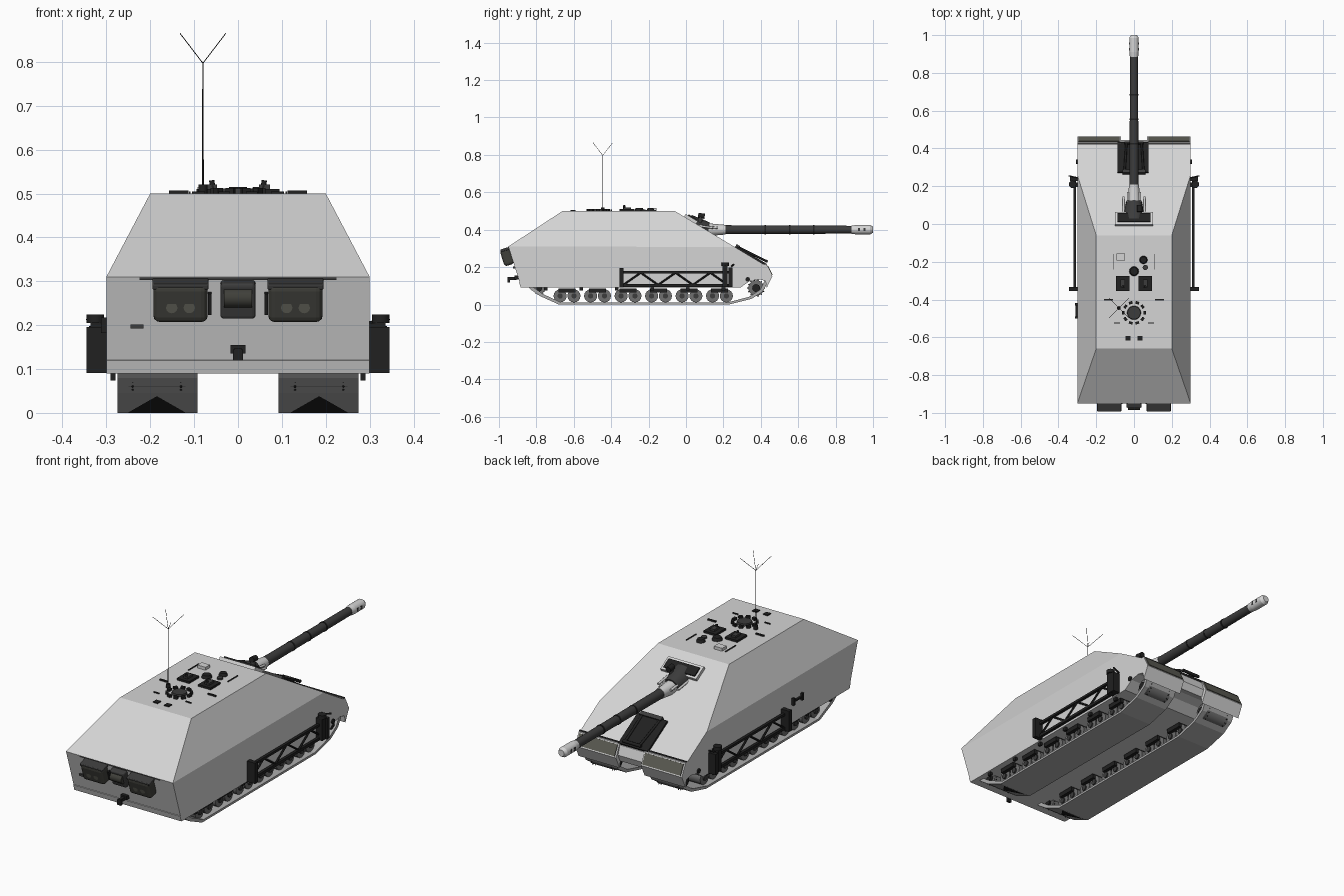
import bpy, bmesh, math
from mathutils import Vector, Matrix

def mat(name, c):
    m = bpy.data.materials.new(name)
    m.diffuse_color = (*c, 1)
    return m

LIGHT = mat("light grey armour", (0.66, 0.66, 0.66))
TRACK = mat("track grey", (0.42, 0.42, 0.42))
WHEEL = mat("wheel grey", (0.16, 0.16, 0.16))
DARK = mat("dark grey", (0.045, 0.045, 0.045))
BLACK = mat("near black", (0.015, 0.015, 0.015))
OLIVE = mat("dark olive", (0.05, 0.05, 0.042))
FENDER = mat("olive grey", (0.11, 0.11, 0.09))

def finish(bm, name, m):
    bmesh.ops.recalc_face_normals(bm, faces=bm.faces)
    me = bpy.data.meshes.new(name)
    bm.to_mesh(me)
    bm.free()
    me.materials.append(m)
    ob = bpy.data.objects.new(name, me)
    bpy.context.collection.objects.link(ob)
    return ob

def box(name, c, s, m, rx=0, rz=0, bevel=0):
    bm = bmesh.new()
    bmesh.ops.create_cube(bm, size=1, matrix=Matrix.Diagonal((*s, 1)))
    if bevel:
        bmesh.ops.bevel(bm, geom=bm.edges[:], offset=bevel, segments=3, affect='EDGES', profile=0.5)
    bm.transform(Matrix.Translation(c) @ Matrix.Rotation(rz, 4, 'Z') @ Matrix.Rotation(rx, 4, 'X'))
    return finish(bm, name, m)

def rod(name, a, b, r, m, r2=None, n=16):
    a, b = Vector(a), Vector(b)
    d = b - a
    M = Matrix.Translation((a + b) / 2) @ d.to_track_quat('Z', 'Y').to_matrix().to_4x4()
    bm = bmesh.new()
    bmesh.ops.create_cone(bm, cap_ends=True, segments=n, radius1=r,
                          radius2=r if r2 is None else r2, depth=d.length, matrix=M)
    for f in bm.faces:
        f.smooth = n > 6 and len(f.verts) == 4
    return finish(bm, name, m)

def prism(name, pts, x0, x1, m):
    bm = bmesh.new()
    L = [bm.verts.new((x0, y, z)) for y, z in pts]
    R = [bm.verts.new((x1, y, z)) for y, z in pts]
    bm.faces.new(L)
    bm.faces.new(R)
    for i in range(len(pts)):
        j = (i + 1) % len(pts)
        bm.faces.new((L[i], L[j], R[j], R[i]))
    return finish(bm, name, m)

SLOPE = math.atan(0.6)
def glacis(y):
    return 0.5 - 0.6 * (y + 0.06)

# Hull: vertical lower sides with a tapered casemate on top
side = [(-0.88, 0.09), (-0.95, 0.31), (0.26, 0.308), (0.43, 0.206), (0.445, 0.16),
        (0.43, 0.125), (0.39, 0.135), (0.34, 0.125), (0.29, 0.09)]
bm = bmesh.new()
L = [bm.verts.new((-0.3, y, z)) for y, z in side]
R = [bm.verts.new((0.3, y, z)) for y, z in side]
rl, rr = (bm.verts.new((x, -0.66, 0.5)) for x in (-0.2, 0.2))
fl, fr = (bm.verts.new((x, -0.06, 0.5)) for x in (-0.2, 0.2))
for i in range(len(side)):
    j = (i + 1) % len(side)
    if i not in (1, 2):
        bm.faces.new((L[i], L[j], R[j], R[i]))
for f in (L, R, (rl, rr, fr, fl), (L[1], R[1], rr, rl), (L[1], L[2], fl, rl),
          (R[1], R[2], fr, rr), (fl, fr, R[2], R[3], L[3], L[2])):
    bm.faces.new(f)
finish(bm, "hull", LIGHT)

# Running gear, fenders and side trusses on both sides
path = [(-0.845, 0.095), (-0.83, 0.08), (-0.78, 0.045), (-0.68, 0), (0.23, 0), (0.35, 0.03),
        (0.41, 0.068), (0.435, 0.115), (0.43, 0.145)]
band = path + [(y * 0.975 - 0.004, z + 0.011) for y, z in reversed(path)]
for s, tag in ((-1, "left"), (1, "right")):
    prism(tag + "_track", band, s * 0.092, s * 0.275, TRACK)
    # dark triangular patch on the rear slope of the track
    bm = bmesh.new()
    bm.faces.new([bm.verts.new(v) for v in ((s * 0.12, -0.686, 0.001), (s * 0.25, -0.686, 0.001),
                                            (s * 0.185, -0.77, 0.038))])
    finish(bm, tag + "_track_patch", BLACK)
    for g in range(6):
        yc = -0.636 + g * 0.163
        for dy in (-0.037, 0.037):
            rod(tag + "_road_wheel", (s * 0.115, yc + dy, 0.046), (s * 0.255, yc + dy, 0.046), 0.035, WHEEL)
            rod(tag + "_wheel_hub", (s * 0.108, yc + dy, 0.046), (s * 0.262, yc + dy, 0.046), 0.014, DARK)
        box(tag + "_bogie", (s * 0.185, yc, 0.074), (0.175, 0.09, 0.022), BLACK)
    for y, z, r in ((0.375, 0.088, 0.042), (-0.785, 0.085, 0.03)):
        rod(tag + "_sprocket", (s * 0.12, y, z), (s * 0.25, y, z), r, WHEEL, n=20)
        rod(tag + "_sprocket_hub", (s * 0.11, y, z), (s * 0.265, y, z), r * 0.5, BLACK)
        for k in range(14):
            a = k * math.tau / 14
            for x in (0.13, 0.24):
                rod(tag + "_sprocket_tooth", (s * x, y, z),
                    (s * x, y + 1.15 * r * math.cos(a), z + 1.15 * r * math.sin(a)), 0.006, BLACK, 0.002, 4)
    # front fender: light frame with olive face
    prism(tag + "_fender", [(0.415, 0.217), (0.432, 0.212), (0.462, 0.152), (0.432, 0.09),
                            (0.425, 0.125), (0.44, 0.155)], s * 0.07, s * 0.3, LIGHT)
    box(tag + "_fender_plate", (s * 0.185, 0.4485, 0.183), (0.215, 0.005, 0.056), FENDER,
        rx=math.atan(0.5))
    box(tag + "_fender_strip", (s * 0.185, 0.425, 0.217), (0.23, 0.006, 0.006), DARK)
    rod(tag + "_nose_bolt", (s * 0.298, 0.33, 0.135), (s * 0.306, 0.33, 0.135), 0.012, BLACK)

    # side truss
    x = s * 0.314
    box(tag + "_rear_post", (s * 0.322, -0.345, 0.143), (0.046, 0.022, 0.105), BLACK)
    box(tag + "_front_post", (s * 0.32, 0.238, 0.145), (0.04, 0.022, 0.105), BLACK)
    box(tag + "_front_bracket", (s * 0.318, 0.208, 0.15), (0.036, 0.026, 0.11), BLACK)
    rod(tag + "_post_cap", (s * 0.325, 0.21, 0.205), (s * 0.325, 0.21, 0.224), 0.02, BLACK)
    rod(tag + "_whisker", (s * 0.3, 0.245, 0.205), (s * 0.345, 0.255, 0.215), 0.004, BLACK, n=6)
    box(tag + "_top_rail", (x, -0.055, 0.172), (0.014, 0.57, 0.012), BLACK)
    box(tag + "_bottom_rail", (x, -0.055, 0.102), (0.014, 0.57, 0.014), BLACK)
    for k in range(6):
        y = -0.335 + k * 0.093
        za, zb = (0.105, 0.17) if k % 2 == 0 else (0.17, 0.105)
        rod(tag + "_truss_diagonal", (x, y, za), (x, y + 0.093, zb), 0.005, BLACK, n=6)
        box(tag + "_hanger", (s * 0.285, -0.75 + k * 0.19, 0.082), (0.012, 0.02, 0.016), BLACK)

# Gun: mantlet, collar, barrel, muzzle brake
box("mantlet_frame", (0, 0.025, glacis(0.025) + 0.006), (0.2, 0.075, 0.022), LIGHT, rx=-SLOPE)
box("mantlet_plate", (0, 0.03, glacis(0.03) + 0.014), (0.175, 0.05, 0.022), BLACK, rx=-SLOPE)
rod("gun_shield", (0, 0.02, 0.415), (0, 0.12, 0.4), 0.065, DARK, 0.04)
rod("gun_collar", (0, 0.12, 0.4), (0, 0.21, 0.4), 0.034, LIGHT, 0.026)
for s in (-1, 1):
    for x in (0.032, 0.055):
        rod("recoil_rod", (s * x, 0.04, 0.425), (s * x, 0.2 - x, 0.41), 0.006, LIGHT, n=8)
rod("gun_sight_stem", (0.03, 0.07, 0.42), (0.03, 0.08, 0.475), 0.012, DARK)
rod("gun_sight", (0.03, 0.065, 0.476), (0.03, 0.1, 0.472), 0.014, BLACK)
rod("barrel", (0, 0.2, 0.4), (0, 0.89, 0.4), 0.024, DARK, 0.021, 24)
for y in (0.42, 0.55, 0.68):
    rod("barrel_band", (0, y, 0.4), (0, y + 0.008, 0.4), 0.0245, BLACK, n=24)
for y0, y1, r0, r1 in ((0.885, 0.91, 0.022, 0.025), (0.91, 0.985, 0.025, 0.025), (0.985, 1.0, 0.025, 0.016)):
    rod("muzzle_brake", (0, y0, 0.4), (0, y1, 0.4), r0, LIGHT, r1, 24)
rod("muzzle_bore", (0, 0.98, 0.4), (0, 1.0, 0.4), 0.01, BLACK)
for y in (0.925, 0.955):
    box("muzzle_slot", (0, y, 0.4), (0.051, 0.012, 0.016), DARK)

# Glacis deck: dark plate and folded travel lock
box("glacis_plate", (-0.005, 0.35, glacis(0.35) + 0.004), (0.165, 0.185, 0.014), BLACK, rx=-SLOPE)
for x in (-0.05, 0.05):
    rod("travel_lock_leg", (x, 0.28, glacis(0.28) + 0.01), (x * 0.8, 0.43, glacis(0.43) + 0.026), 0.006, BLACK, n=8)
rod("travel_lock_bar", (-0.05, 0.43, glacis(0.43) + 0.026), (0.05, 0.43, glacis(0.43) + 0.026), 0.008, BLACK, n=8)
box("travel_lock_foot", (0, 0.275, glacis(0.275) + 0.01), (0.12, 0.02, 0.02), DARK, rx=-SLOPE)

# Roof: cupola with a ring of periscopes, hatches and fittings
rod("cupola", (0, -0.47, 0.495), (0, -0.47, 0.511), 0.038, DARK, 0.034, 24)
for k in range(10):
    a = k * math.tau / 10
    box("cupola_periscope", (0.056 * math.cos(a), -0.47 + 0.056 * math.sin(a), 0.504),
        (0.014, 0.02, 0.016), BLACK, rz=a)
for s in (-1, 1):
    box("roof_hatch", (s * 0.06, -0.315, 0.504), (0.07, 0.08, 0.012), BLACK)
    box("hatch_handle", (s * 0.06, -0.315, 0.514), (0.025, 0.04, 0.012), DARK)
    box("vent_plate", (s * 0.031, -0.605, 0.502), (0.026, 0.026, 0.006), BLACK)
    box("roof_strip", (s * 0.11, -0.2, 0.502), (0.004, 0.08, 0.006), DARK)
    box("roof_bar", (s * 0.135, -0.4, 0.503), (0.045, 0.008, 0.008), BLACK)
    box("roof_clip", (s * 0.09, -0.525, 0.502), (0.03, 0.006, 0.006), BLACK)
    rod("roof_hook", (s * 0.055, -0.33, 0.5), (s * 0.06, -0.33, 0.53), 0.006, BLACK, n=8)
rod("periscope_dome", (0.05, -0.19, 0.498), (0.05, -0.19, 0.515), 0.022, BLACK, 0.016)
rod("small_dome", (0.06, -0.23, 0.498), (0.06, -0.23, 0.508), 0.014, DARK)
rod("roof_ventilator", (0, -0.25, 0.498), (0, -0.25, 0.515), 0.026, BLACK, 0.02)
box("roof_sight_box", (-0.07, -0.175, 0.506), (0.045, 0.035, 0.018), LIGHT)

# Antenna with forked top
rod("antenna_base", (-0.08, -0.445, 0.498), (-0.08, -0.445, 0.52), 0.01, BLACK)
rod("antenna", (-0.08, -0.445, 0.5), (-0.08, -0.445, 0.8), 0.0025, BLACK, 0.0015, 6)
for dx in (-1, 1):
    for dy in (-1, 1):
        rod("antenna_prong", (-0.08, -0.445, 0.797), (-0.08 + dx * 0.052, -0.445 + dy * 0.052, 0.865),
            0.001, BLACK, n=5)

# Rear plate: bins, centre box, tow hook, fittings
tilt = math.atan(0.07 / 0.22)
for s in (-1, 1):
    box("rear_bin", (s * 0.131, -0.957, 0.255), (0.124, 0.055, 0.092), OLIVE, rx=tilt, bevel=0.015)
    box("rear_bin_lid", (s * 0.131, -0.968, 0.294), (0.128, 0.05, 0.014), DARK, rx=tilt, bevel=0.004)
    for x in (-0.02, 0.02):
        rod("bin_boss", (s * 0.131 + x, -0.96, 0.246), (s * 0.131 + x, -0.981, 0.2395), 0.013, FENDER)
    box("bin_bracket", (s * 0.064, -0.935, 0.25), (0.008, 0.02, 0.05), BLACK, rx=tilt)
box("rear_centre_box", (0, -0.944, 0.259), (0.08, 0.04, 0.085), DARK, rx=tilt, bevel=0.008)
rod("rear_centre_drum", (-0.032, -0.962, 0.262), (0.032, -0.962, 0.262), 0.022, OLIVE)
box("rear_top_strip", (0, -0.948, 0.306), (0.45, 0.006, 0.006), DARK)
box("rear_label_bar", (-0.23, -0.918, 0.197), (0.03, 0.012, 0.01), DARK)
box("rear_lower_band", (0, -0.884, 0.106), (0.6, 0.008, 0.03), LIGHT, rx=tilt)
box("tow_hook_plate", (0, -0.905, 0.145), (0.034, 0.025, 0.02), BLACK)
box("tow_hook", (0, -0.93, 0.14), (0.016, 0.05, 0.016), BLACK)
box("tow_hook_tip", (0, -0.948, 0.132), (0.022, 0.012, 0.026), BLACK)

# Left side bracket
box("left_bracket", (-0.304, -0.46, 0.2), (0.012, 0.07, 0.008), BLACK)
for y in (-0.495, -0.425):
    box("left_bracket_end", (-0.305, y, 0.2), (0.014, 0.012, 0.035), BLACK)
